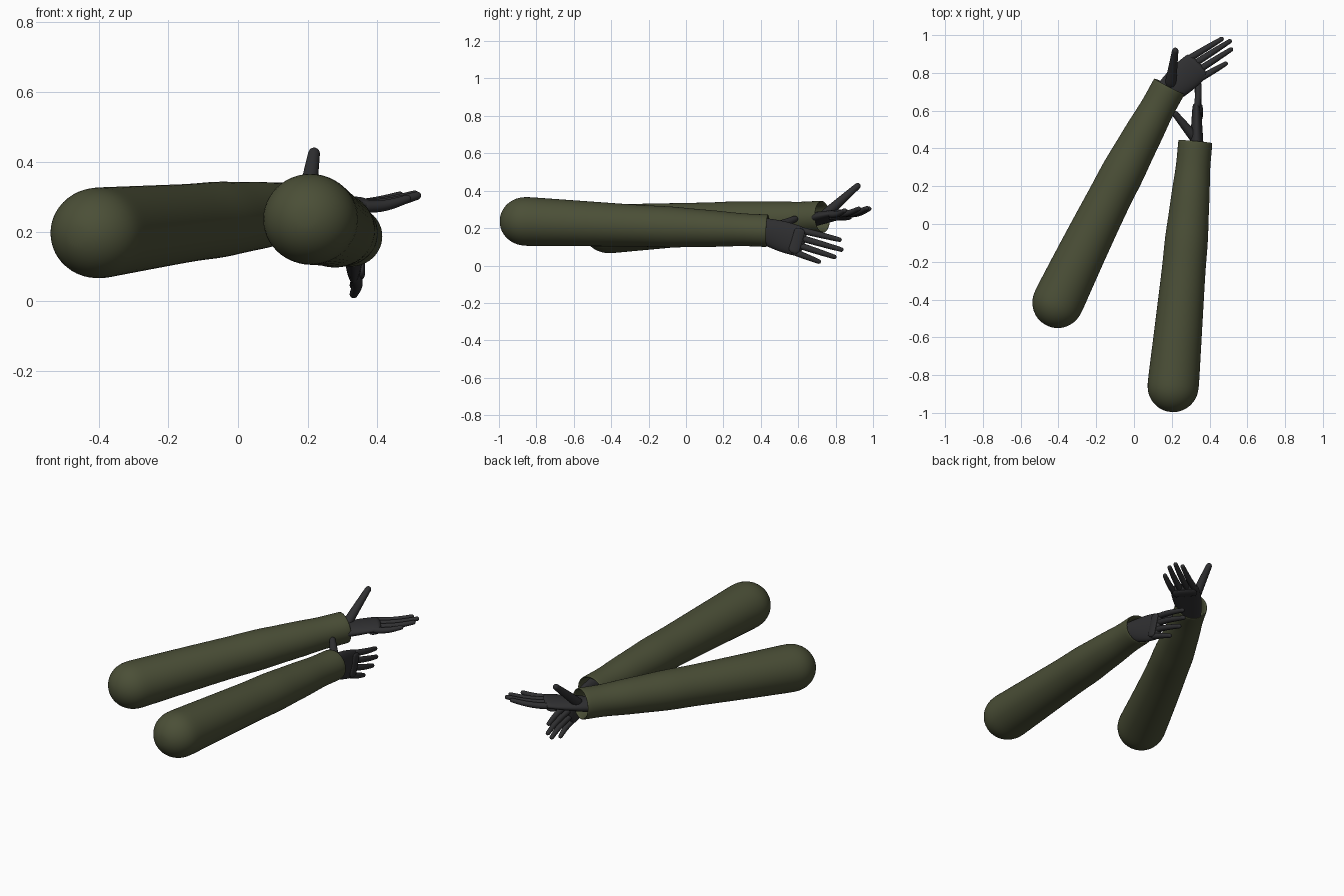
import bpy, bmesh, math
from mathutils import Vector

cube = bpy.data.objects.get("Cube")
if cube:
    bpy.data.objects.remove(cube, do_unlink=True)


def material(name, colour):
    mat = bpy.data.materials.new(name)
    mat.use_nodes = True
    mat.diffuse_color = (*colour, 1)
    mat.node_tree.nodes["Principled BSDF"].inputs["Base Color"].default_value = (*colour, 1)
    return mat


OLIVE = material("olive cloth", (0.07, 0.078, 0.038))
BLACK = material("black glove", (0.029, 0.029, 0.031))


def steps(count):
    """Evenly spaced fractions from zero to one."""
    return [i / (count - 1) for i in range(count)]


def rounded_cap(section, direction, length):
    """Shrinking sections that close an end with a dome."""
    centre, width, depth = section
    domed = []
    for fraction in steps(6)[1:]:
        angle = fraction * math.radians(80)
        shrink = math.cos(angle)
        domed.append((centre + direction * length * math.sin(angle),
                      width * shrink, depth * shrink))
    return domed


def loft(name, mat, sections, side, start_cap=0, end_cap=0, lining=(), sides=16):
    """Skin oval sections (centre, half width, half depth) along a straight axis."""
    axis = (sections[-1][0] - sections[0][0]).normalized()
    across = (side - axis * side.dot(axis)).normalized()
    upward = axis.cross(across)
    outline = list(sections)
    if start_cap:
        outline = rounded_cap(sections[0], -axis, start_cap)[::-1] + outline
    if end_cap:
        outline += rounded_cap(sections[-1], axis, end_cap)
    # Turn an open edge back inside itself
    centre, width, depth = sections[-1]
    for back, shrink in lining:
        outline.append((centre - axis * back, width * shrink, depth * shrink))

    bm = bmesh.new()
    rings = []
    for centre, width, depth in outline:
        angles = [math.tau * i / sides for i in range(sides)]
        rings.append([bm.verts.new(centre + across * width * math.cos(angle)
                                   + upward * depth * math.sin(angle))
                      for angle in angles])
    for ring, following in zip(rings, rings[1:]):
        for i in range(sides):
            j = (i + 1) % sides
            bm.faces.new((ring[i], ring[j], following[j], following[i]))
    bm.faces.new(rings[0][::-1])
    bm.faces.new(rings[-1])
    bmesh.ops.recalc_face_normals(bm, faces=bm.faces)
    for face in bm.faces:
        face.smooth = True
    mesh = bpy.data.meshes.new(name)
    bm.to_mesh(mesh)
    bm.free()
    mesh.materials.append(mat)
    part = bpy.data.objects.new(name, mesh)
    bpy.context.collection.objects.link(part)
    smooth = part.modifiers.new("smooth", "SUBSURF")
    smooth.levels = smooth.render_levels = 1


def sleeve(name, shoulder, cuff, bow):
    """Tapered sleeve with a domed shoulder, soft elbow and flared open cuff."""
    shoulder, cuff, bow = Vector(shoulder), Vector(cuff), Vector(bow)
    sections = []
    for k in steps(25):
        elbow = 0.004 * math.exp(-((k - 0.6) / 0.08) ** 2)
        pinch = 0.006 * math.exp(-((k - 0.9) / 0.08) ** 2)
        radius = 0.138 - 0.045 * k + elbow - pinch
        centre = shoulder.lerp(cuff, k) + bow * math.sin(math.pi * k)
        sections.append((centre, radius, radius * 0.96))
    loft(name, OLIVE, sections, Vector((1, 0, 0)), start_cap=0.138,
         lining=((0, 0.96), (0.005, 0.87), (0.05, 0.83), (0.12, 0.8)), sides=24)


def hand(prefix, wrist, forward, thumb_side, mirror, spread, lean, thumb_tip):
    """Gloved hand laid out along, across and behind the palm."""
    wrist = Vector(wrist)
    along = Vector(forward).normalized()
    across = Vector(thumb_side).normalized()
    back = along.cross(across) * mirror

    def place(reach, sideways, behind=0):
        return wrist + along * reach + across * sideways + back * behind

    # Palm, widening from the wrist to the knuckles
    palm = [(place(0.28 * k - 0.09, 0),
             0.055 + 0.03 * math.sin(k * math.pi * 0.65),
             0.042 - 0.018 * k) for k in steps(6)]
    loft(f"{prefix}_palm", BLACK, palm, across, start_cap=0.02, end_cap=0.025)

    # Raised pad over the knuckles
    pad = [(place(0.17, 0.05 - 0.1 * k, 0.024), 0.03, 0.009) for k in steps(4)]
    loft(f"{prefix}_knuckle_pad", BLACK, pad, along, start_cap=0.02, end_cap=0.02)

    # Four fingers fanning from the knuckles
    lengths = {"index": 0.2, "middle": 0.22, "ring": 0.2, "little": 0.14}
    for i, (finger, length) in enumerate(lengths.items()):
        root = 0.06 - 0.04 * i
        tip = root * spread + lean
        base = 0.2 - 0.004 * (i - 1) ** 2
        sections = [(place(base - 0.03 + (length + 0.02) * k,
                           root + (tip - root) * k,
                           0.01 * math.sin(math.pi * k)),
                     0.019 - 0.006 * k * k, 0.019 - 0.006 * k * k) for k in steps(6)]
        loft(f"{prefix}_{finger}_finger", BLACK, sections, across, end_cap=0.013, sides=10)

    # Thumb, tapering away from the wrist
    tip = Vector(thumb_tip)
    thumb = [(place(0.01, 0.01).lerp(tip, k), 0.034 - 0.016 * k, 0.03 - 0.012 * k)
             for k in steps(6)]
    loft(f"{prefix}_thumb", BLACK, thumb, across, end_cap=0.02, sides=12)


# Arm on the +x side, hand upright with the thumb inward
sleeve("left_sleeve", (0.207, -0.86, 0.236), (0.325, 0.437, 0.186), (0, 0, 0))
hand("left", (0.332, 0.43, 0.182), (0, 0.95, -0.29), (0, 0.29, 0.95),
     mirror=1, spread=1.2, lean=0, thumb_tip=(0.22, 0.58, 0.248))

# Arm on the -x side, hand flat with the palm up
sleeve("right_sleeve", (-0.403, -0.415, 0.196), (0.188, 0.73, 0.26), (-0.01, 0.005, 0))
hand("right", (0.19, 0.71, 0.253), (0.74, 0.66, 0.13), (-0.66, 0.74, 0),
     mirror=-1, spread=0.93, lean=-0.037, thumb_tip=(0.218, 0.915, 0.423))
